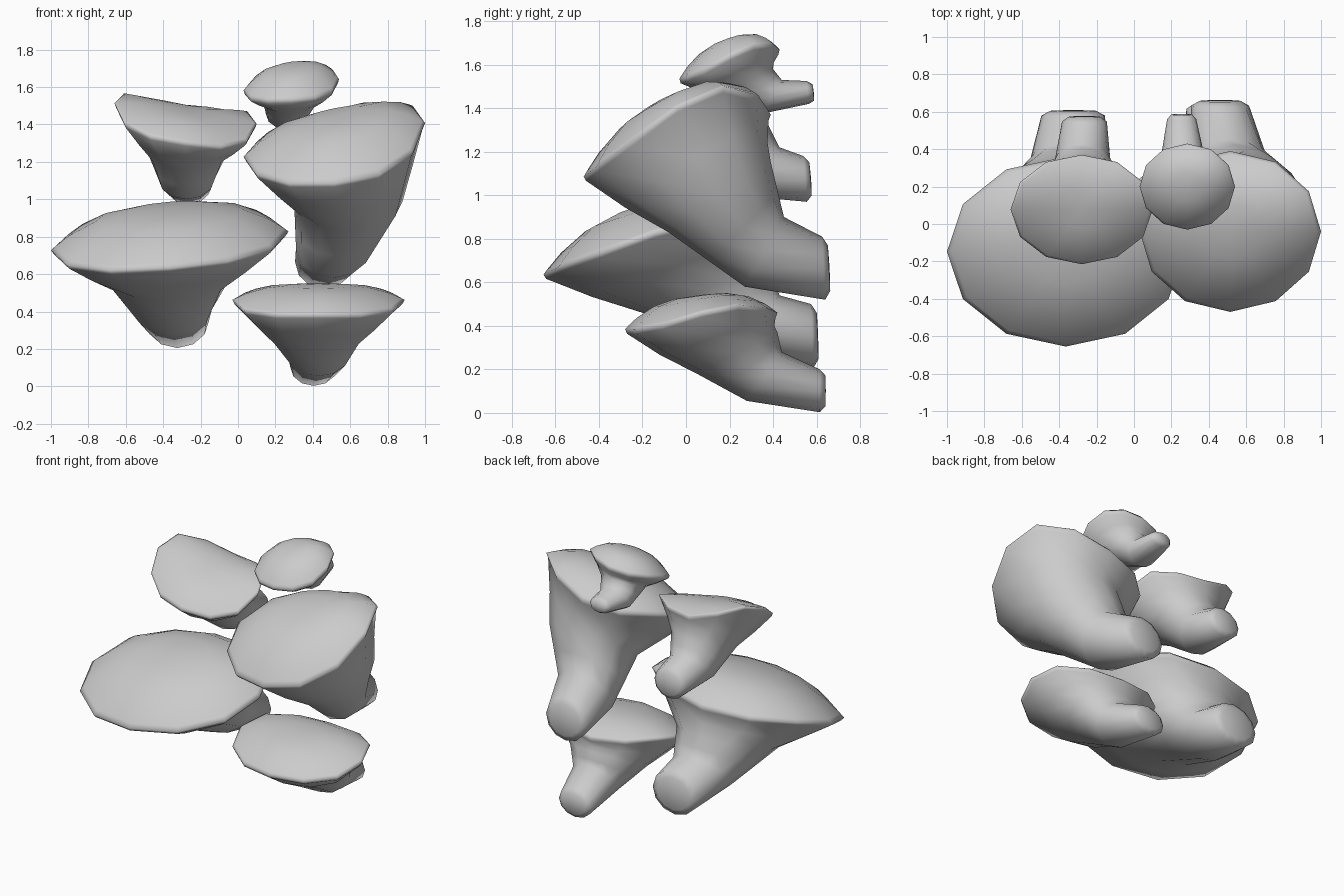
import bpy, bmesh
from math import sin, cos, pi
from mathutils import Vector

if "Cube" in bpy.data.objects:
    bpy.data.objects.remove(bpy.data.objects["Cube"])

SIDES = 12


def ring(xc, hw, yf, zf, yb, zb, tilt=0.0, saddle=0.0, flare=0.0, twist=0.0):
    """Tilted ellipse running through a front/low point and a back/high point."""
    pts = []
    for i in range(SIDES):
        a = 2 * pi * i / SIDES
        s, c = sin(a), cos(a)
        wave = tilt * s + saddle * s * s - flare * s * s * c - twist * s * c
        pts.append(Vector((xc + hw * s,
                           (yf + yb) / 2 + c * (yf - yb) / 2,
                           (zf + zb) / 2 + c * (zf - zb) / 2 + wave)))
    return pts


def centre(pts):
    return sum(pts, Vector()) / len(pts)


def blend(a, b, t):
    return [p.lerp(q, t) for p, q in zip(a, b)]


def bracket_fungus(name, rim, mid, neck, end, waves, dome):
    flat = ring(*rim, waves[0])
    edge = ring(*rim, *waves)
    under, throat, tip = ring(*mid), ring(*neck), ring(*end)
    c = centre(flat)

    # domed cap top; the rim waves fade out towards the middle
    loops = []
    for s in (0.35, 0.62, 0.84, 0.96):
        lift = Vector((0, 0, dome * (1 - s ** 2.9)))
        loops.append([c.lerp(p, s) + (q - p) * s ** 2.5 + lift for p, q in zip(flat, edge)])
    loops.append(edge)
    # rounded lip and tapering underside
    lip = [c.lerp(p, 0.975) - Vector((0, 0, 0.022)) for p in edge]
    belly = [p + Vector((0, -0.01, -0.005)) for p in blend(lip, under, 0.5)]
    loops += [lip, belly, under, blend(under, throat, 0.55), throat, tip]
    # blunt stem end
    tc = centre(tip)
    push = Vector((0, 0.025, 0))
    loops.append([tc.lerp(p, 0.72) + push for p in tip])

    bm = bmesh.new()
    vs = [[bm.verts.new(p) for p in lp] for lp in loops]
    for a, b in zip(vs, vs[1:]):
        for i in range(SIDES):
            j = (i + 1) % SIDES
            bm.faces.new((a[i], b[i], b[j], a[j]))
    for lp, pole in ((vs[0], c + Vector((0, 0, dome))), (vs[-1], tc + push * 1.1)):
        v = bm.verts.new(pole)
        for i in range(SIDES):
            bm.faces.new((lp[i], lp[(i + 1) % SIDES], v))
    bmesh.ops.recalc_face_normals(bm, faces=bm.faces)
    for f in bm.faces:
        f.smooth = True
    me = bpy.data.meshes.new(name)
    bm.to_mesh(me)
    bm.free()
    ob = bpy.data.objects.new(name, me)
    bpy.context.collection.objects.link(ob)


# each ring: x centre, half width, front y, front z, back y, back z
# rim waves: tilt, saddle, flare, twist
bracket_fungus("large_left_fungus",
               (-.365, .635, -.655, .635, .36, .86), (-.38, .33, -.2, .46, .38, .67),
               (-.35, .21, .22, .28, .43, .54), (-.325, .17, .585, .205, .575, .5),
               (.05, .03, .06, 0), .21)
bracket_fungus("large_right_fungus",
               (.515, .485, -.47, 1.085, .39, 1.37), (.59, .29, -.08, .83, .39, 1.15),
               (.51, .2, .27, .58, .45, .9), (.46, .155, .64, .52, .625, .81),
               (.09, .09, .09, .05), .22)
bracket_fungus("upper_left_fungus",
               (-.28, .38, -.215, 1.305, .37, 1.46), (-.27, .21, .0, 1.16, .38, 1.32),
               (-.275, .15, .23, 1.0, .43, 1.22), (-.265, .12, .555, .97, .54, 1.18),
               (-.055, .075, .11, 0), .10)
bracket_fungus("small_top_fungus",
               (.285, .255, -.03, 1.535, .43, 1.67), (.28, .145, .15, 1.46, .40, 1.58),
               (.26, .11, .35, 1.375, .44, 1.53), (.255, .078, .565, 1.42, .555, 1.525),
               (.03, .01, .04, .02), .115)
bracket_fungus("low_right_fungus",
               (.43, .46, -.28, .385, .42, .46), (.42, .26, .05, .18, .42, .37),
               (.43, .165, .28, .055, .44, .28), (.405, .125, .615, .003, .615, .2),
               (0, .04, .07, 0), .12)
